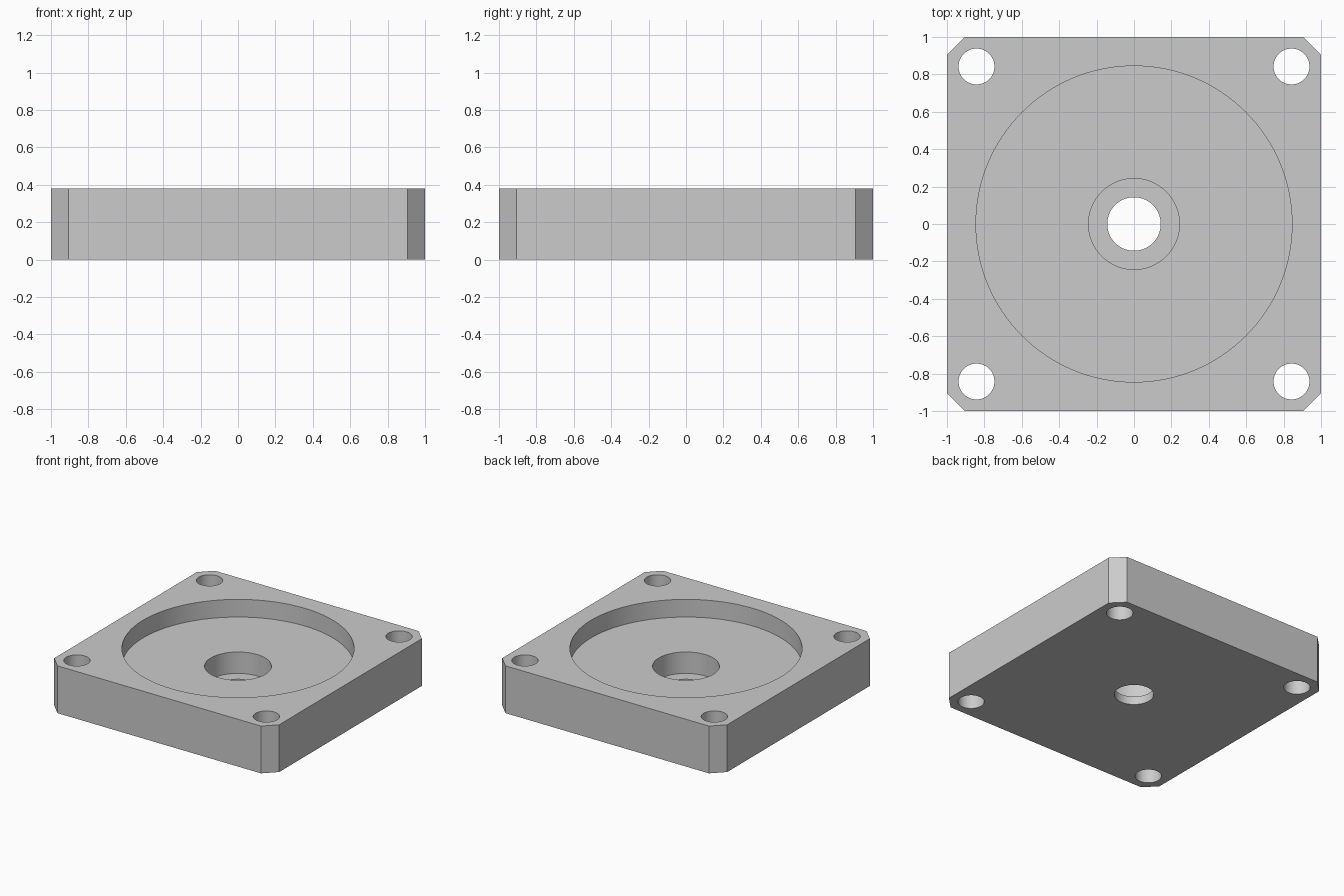
import bpy
import bmesh
import math

default_cube = bpy.data.objects.get("Cube")
if default_cube:
    bpy.data.objects.remove(default_cube, do_unlink=True)

HEIGHT = 0.38
CHAMFER = 0.095
BOLT = 0.842

# Single plain metal colour
metal = bpy.data.materials.new("grey metal")
metal.use_nodes = True
colour = (0.6, 0.6, 0.6, 1)
metal.diffuse_color = colour
metal.node_tree.nodes["Principled BSDF"].inputs["Base Color"].default_value = colour


def add_object(name, bm):
    mesh = bpy.data.meshes.new(name)
    bmesh.ops.recalc_face_normals(bm, faces=bm.faces)
    bm.to_mesh(mesh)
    bm.free()
    mesh.materials.append(metal)
    obj = bpy.data.objects.new(name, mesh)
    bpy.context.collection.objects.link(obj)
    return obj


def drill(body, name, x, y, radius, bottom, top=HEIGHT + 0.1, sides=96):
    """Cut a round vertical pocket or hole out of the body."""
    bm = bmesh.new()
    bmesh.ops.create_cone(bm, cap_ends=True, segments=sides, radius1=radius,
                          radius2=radius, depth=top - bottom)
    bmesh.ops.translate(bm, verts=bm.verts, vec=(x, y, (top + bottom) / 2))
    cutter = add_object(name, bm)
    cutter.hide_render = True
    cut = body.modifiers.new(name, 'BOOLEAN')
    cut.operation = 'DIFFERENCE'
    cut.solver = 'EXACT'
    cut.object = cutter
    bpy.context.view_layer.objects.active = body
    bpy.ops.object.modifier_apply(modifier=cut.name)
    bpy.data.objects.remove(cutter, do_unlink=True)


# Square block with its four upright edges chamfered
bm = bmesh.new()
bmesh.ops.create_cube(bm, size=2)
bmesh.ops.scale(bm, verts=bm.verts, vec=(1, 1, HEIGHT / 2))
bmesh.ops.translate(bm, verts=bm.verts, vec=(0, 0, HEIGHT / 2))
upright = [e for e in bm.edges if abs(e.verts[0].co.z - e.verts[1].co.z) > 0.1]
bmesh.ops.bevel(bm, geom=upright, offset=CHAMFER, offset_type='OFFSET',
                segments=1, affect='EDGES')
plate = add_object("mounting_plate", bm)

# Wide recess, stepped bore and through hole
drill(plate, "recess_cutter", 0, 0, 0.845, 0.238, sides=128)
drill(plate, "counterbore_cutter", 0, 0, 0.243, 0.066)
drill(plate, "shaft_hole_cutter", 0, 0, 0.143, -0.1)

# Corner bolt holes
for sx in (-1, 1):
    for sy in (-1, 1):
        drill(plate, "bolt_hole_cutter", sx * BOLT, sy * BOLT, 0.096, -0.1, sides=64)

# Smooth bores, crisp edges
bpy.ops.object.select_all(action='DESELECT')
plate.select_set(True)
bpy.context.view_layer.objects.active = plate
bpy.ops.object.shade_smooth_by_angle(angle=math.radians(30))
